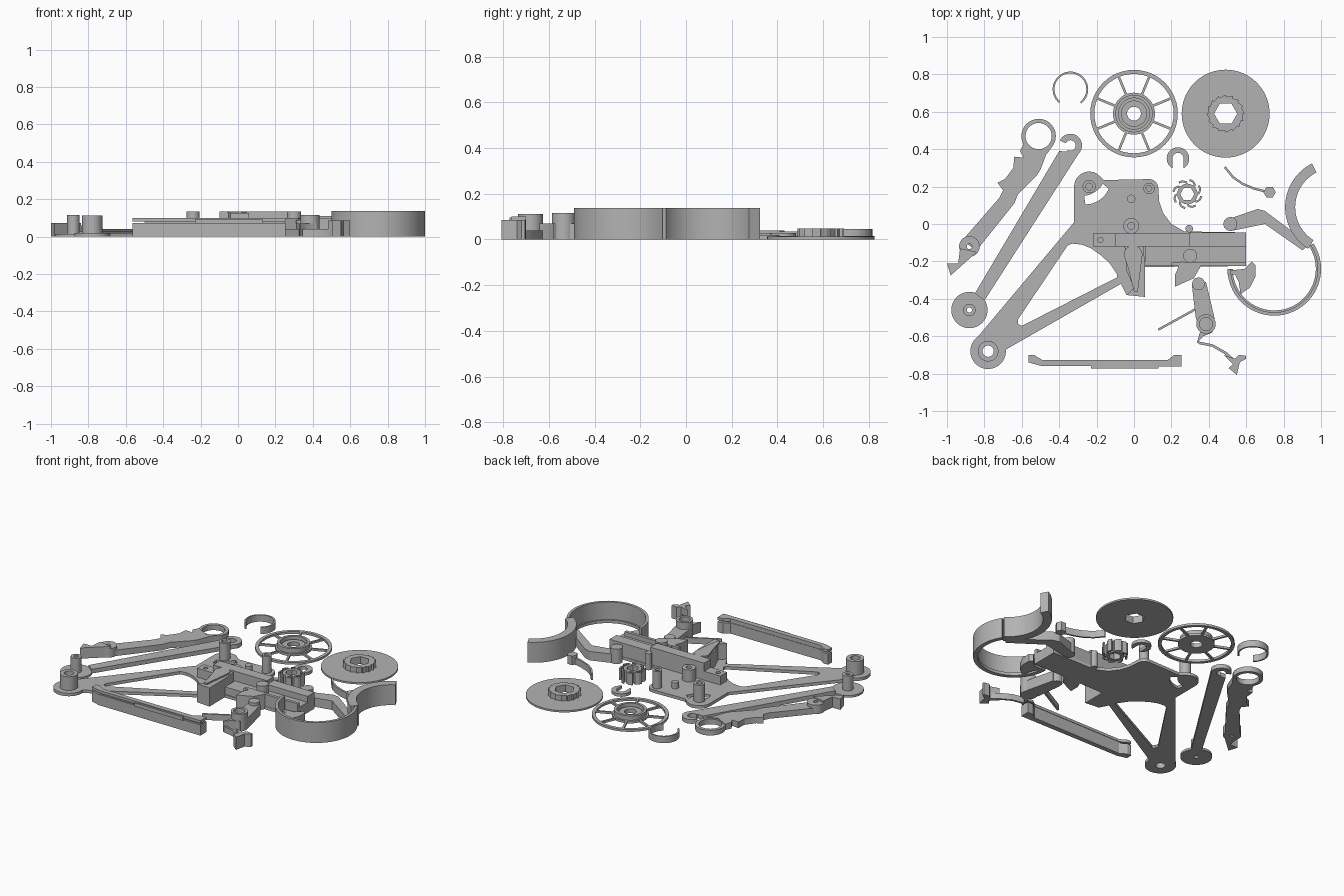
import bpy
import bmesh
from math import cos, sin, radians, hypot

cube = bpy.data.objects.get("Cube")
if cube:
    bpy.data.objects.remove(cube)

grey = bpy.data.materials.new("plain_grey")
grey.use_nodes = True
grey.diffuse_color = (.45, .45, .45, 1)
grey.node_tree.nodes["Principled BSDF"].inputs["Base Color"].default_value = grey.diffuse_color


def arc(center, radius, start=0, end=360, steps=48):
    """Points along an arc; a full turn leaves out the repeated last point."""
    closed = abs(end - start) >= 360
    count = steps if closed else steps + 1
    angles = [radians(start + (end - start) * i / steps) for i in range(count)]
    return [(center[0] + radius * cos(a), center[1] + radius * sin(a)) for a in angles]


def band(center, outer, inner, start, end):
    """Outline of an open ring."""
    return arc(center, outer, start, end) + arc(center, inner, end, start)


def ribbon(path, width):
    """Outline of a bar of even width that follows a path."""
    left, right = [], []
    for i, (x, y) in enumerate(path):
        before, after = path[max(i - 1, 0)], path[min(i + 1, len(path) - 1)]
        dx, dy = after[0] - before[0], after[1] - before[1]
        scale = width / 2 / hypot(dx, dy)
        left.append((x - dy * scale, y + dx * scale))
        right.append((x + dy * scale, y - dx * scale))
    return left + right[::-1]


def rectangle(x_min, y_min, x_max, y_max):
    return [(x_min, y_min), (x_max, y_min), (x_max, y_max), (x_min, y_max)]


def slab(name, bottom, top, outline, *holes):
    """Flat part: a filled outline with holes, extruded between two heights."""
    curve = bpy.data.curves.new(name + "_profile", 'CURVE')
    curve.dimensions = '2D'
    curve.fill_mode = 'BOTH'
    curve.extrude = (top - bottom) / 2
    for loop in (outline,) + holes:
        spline = curve.splines.new('POLY')
        spline.points.add(len(loop) - 1)
        for point, (x, y) in zip(spline.points, loop):
            point.co = (x, y, 0, 1)
        spline.use_cyclic_u = True
    helper = bpy.data.objects.new(name + "_helper", curve)
    bpy.context.collection.objects.link(helper)
    graph = bpy.context.evaluated_depsgraph_get()
    mesh = bpy.data.meshes.new_from_object(helper.evaluated_get(graph))
    bpy.data.objects.remove(helper)
    bpy.data.curves.remove(curve)
    bm = bmesh.new()
    bm.from_mesh(mesh)
    bmesh.ops.remove_doubles(bm, verts=bm.verts, dist=.00005)
    bmesh.ops.recalc_face_normals(bm, faces=bm.faces)
    bmesh.ops.translate(bm, verts=bm.verts, vec=(0, 0, (top + bottom) / 2))
    bm.to_mesh(mesh)
    bm.free()
    mesh.shade_smooth()
    mesh.set_sharp_from_angle(angle=radians(30))
    mesh.materials.clear()
    mesh.materials.append(grey)
    part = bpy.data.objects.new(name, mesh)
    bpy.context.collection.objects.link(part)
    return part


def tube(name, center, outer, inner, bottom, top):
    holes = [arc(center, inner)] if inner else []
    return slab(name, bottom, top, arc(center, outer), *holes)


# Frame plate with stock arm, triangular window and curved slot
stock, rear, front = (-.78, -.68), (-.24, .20), (.08, .19)
outline = (arc(rear, .08, 180, 55) + [(-.16, .235)] + arc(front, .05, 90, 0)
           + [(.135, .12), (.155, .06), (.2, .0), (.27, -.04), (.6, -.045), (.6, -.225),
              (.06, -.23), (.06, -.39), (-.04, -.38), (-.07, -.32)]
           + arc(stock, .095, 5, -235) + [(-.32, .01)])
window = [(-.62, -.51), (-.355, -.115), (-.33, -.105), (-.28, -.11), (-.23, -.13), (-.18, -.165),
          (-.13, -.21), (-.09, -.27), (-.09, -.285), (-.6, -.545), (-.62, -.535)]
slot = arc((-.26, .24), .135, -90, -22, 16) + arc((-.28, .28), .13, -30, -84, 16)
slab("frame_plate", 0, .02, outline, window, slot, arc(stock, .03))
tube("stock_boss", stock, .055, .03, .02, .112)
tube("rear_post", rear, .035, .018, .02, .135)
tube("front_post", front, .03, .015, .02, .135)
tube("stop_pin", (-.015, .135), .022, 0, .02, .06)
tube("pivot_post", (-.015, -.01), .042, .018, .02, .1)

# Receiver walls and blocks standing on the plate
slab("receiver_rear", .02, .08, rectangle(-.22, -.12, -.1, -.05), arc((-.18, -.085), .014))
slab("receiver_middle", .02, .135, rectangle(-.1, -.12, .3, -.05))
slab("receiver_front", .02, .11, rectangle(.3, -.12, .6, -.045))
slab("receiver_deck", .02, .07, rectangle(.06, -.225, .6, -.12))
slab("receiver_lip", .07, .1, rectangle(.2, -.225, .6, -.205))
slab("grip_block", .02, .125, [(-.05, -.12), (.05, -.12), (.06, -.23), (.06, -.39), (-.04, -.38),
                               (.0, -.34), (-.04, -.25)])
slab("grip_lever", .125, .135, arc((-.005, -.165), .05, 0, 180, 20) + [(-.03, -.24), (.0, -.36), (.02, -.36)])
tube("deck_post", (.3, -.17), .037, 0, .07, .135)
tube("wall_pin", (.295, -.025), .02, 0, 0, .11)
slab("sear_hook", 0, .1, [(.25, -.2), (.36, -.22), (.32, -.29), (.22, -.335), (.22, -.27)])

# Spoked wheel
hub = (0, .59)
tube("wheel_rim", hub, .234, .212, 0, .015)
tube("wheel_hub", hub, .112, .037, 0, .015)
tube("wheel_collar", hub, .1, .083, .015, .045)
tube("wheel_step", hub, .07, .037, .015, .028)
for i in range(8):
    a = radians(22.5 + 45 * i)
    spoke = [(hub[0] + r * cos(a), hub[1] + r * sin(a)) for r in (.108, .215)]
    slab("wheel_spoke", 0, .014, ribbon(spoke, .013))

# Ratchet disc with a hexagonal hole
disc = (.49, .59)
hexagon = arc(disc, .062, steps=6)
slab("ratchet_disc", 0, .012, arc(disc, .235, steps=72), hexagon)
teeth = 16
saw = []
for i in range(teeth):
    saw += arc(disc, .102, 360 * i / teeth, 360 * i / teeth + 1, 1)[:1]
    saw += arc(disc, .09, 360 * (i + .92) / teeth, 360 * (i + 1) / teeth, 1)[:1]
slab("ratchet_teeth", .012, .048, saw, hexagon)

# Spring clip and small slotted clip
slab("spring_clip", 0, .045, band((-.34, .72), .095, .085, -53, 230))
notch = (.235, .35)
slab("slotted_clip", 0, .02, arc(notch, .06, -60, 240)
     + [(.205, .305)] + arc(notch, .03, 180, 0, 20) + [(.265, .305)])

# Pinwheel gear
gear = (.285, .16)
slab("pinwheel_hub", 0, .08, arc(gear, .055, steps=24), arc(gear, .038, steps=6))
for i in range(8):
    turn = 45 * i
    path = [arc(gear, r, turn + sweep, turn + sweep + 1, 1)[0]
            for r, sweep in ((.05, 0), (.064, 6), (.073, 20), (.076, 36))]
    slab("pinwheel_tooth", 0, .08, ribbon(path, .011))

# Ring lever
ring = (-.51, .47)
tube("lever_ring", ring, .092, .07, 0, .035)
slab("lever_arm", 0, .04, [(-.59, .43), (-.61, .39), (-.59, .355), (-.64, .36), (-.645, .3), (-.69, .24),
                           (-.73, .22), (-.7, .18), (-.72, .14), (-.92, -.09), (-.84, -.14), (-.64, .11),
                           (-.62, .16), (-.52, .26), (-.5, .29), (-.47, .37), (-.44, .41), (-.51, .385)])
tube("lever_boss", (-.88, -.12), .055, .014, 0, .06)
slab("lever_hook", 0, .072, [(-.93, -.13), (-.94, -.21), (-1, -.21), (-.98, -.275), (-.84, -.15)])

# Long link bar with a hooked end
foot, hook = (-.88, -.46), (-.34, .42)
tube("link_foot", foot, .097, .014, 0, .015)
tube("link_post", foot, .033, .014, .015, .115)
slab("link_bar", 0, .028, [(-.4, .39), (-.85, -.37), (-.8, -.41), (-.3, .37), (-.33, .385)])
slab("link_hook", 0, .028, band(hook, .062, .028, -120, 155))

# Curved leaf spring with a hexagonal end
slab("leaf_spring", 0, .045, ribbon([(.485, .305), (.53, .25), (.58, .215), (.64, .19), (.7, .175)], .012))
slab("leaf_end", 0, .06, arc((.725, .17), .033, steps=6))

# Finger hoop with its reversed curl and link arm
hoop, curl = (.75, -.24), (1.07, .09)
slab("hoop_wall", 0, .137, band(hoop, .25, .232, 180, 393))
slab("hoop_ledge", 0, .02, band(hoop, .235, .222, 180, 393))
slab("hoop_curl", 0, .137, band(curl, .262, .208, 117, 238))
slab("hoop_tab", 0, .05, [(.5, -.25), (.59, -.24), (.63, -.2), (.65, -.22), (.65, -.28), (.62, -.34),
                          (.57, -.375), (.56, -.31), (.54, -.27), (.5, -.27)])
slab("hoop_arm", 0, .06, [(.53, .035), (.66, .08), (.7, .07), (.94, -.11), (.9, -.14), (.7, .0), (.53, -.035)])
tube("arm_pivot", (.515, 0), .037, 0, 0, .1)

# Trigger with springs and a forked tail
pivot = (.385, -.535)
slab("trigger_arm", 0, .07, [(.31, -.33), (.385, -.31), (.43, -.5), (.42, -.58), (.37, -.6), (.335, -.64),
                             (.355, -.57), (.33, -.5)])
tube("trigger_tip", (.345, -.32), .034, 0, 0, .09)
tube("trigger_boss", pivot, .052, .035, 0, .115)
slab("trigger_spring", 0, .04, ribbon([(.13, -.565), (.33, -.455)], .012))
slab("trigger_tail", 0, .04, ribbon([(.345, -.635), (.42, -.65), (.49, -.69), (.54, -.735)], .014))
slab("tail_fork", 0, .085, [(.48, -.7), (.54, -.72), (.56, -.7), (.6, -.705), (.6, -.72), (.565, -.74),
                            (.55, -.807), (.505, -.77), (.53, -.75)])

# Fore rail with a long groove and side pad
rail = [(-.565, -.7), (-.535, -.7), (-.49, -.727), (.18, -.727), (.215, -.7), (.255, -.7),
        (.255, -.763), (-.5, -.758), (-.565, -.74)]
slab("rail_body", 0, .072, rail)
slab("rail_groove", .072, .082, rectangle(-.5, -.75, .25, -.73))
slab("rail_top", .082, .1, rail)
slab("rail_pad", .07, .095, rectangle(-.23, -.772, .13, -.755))
